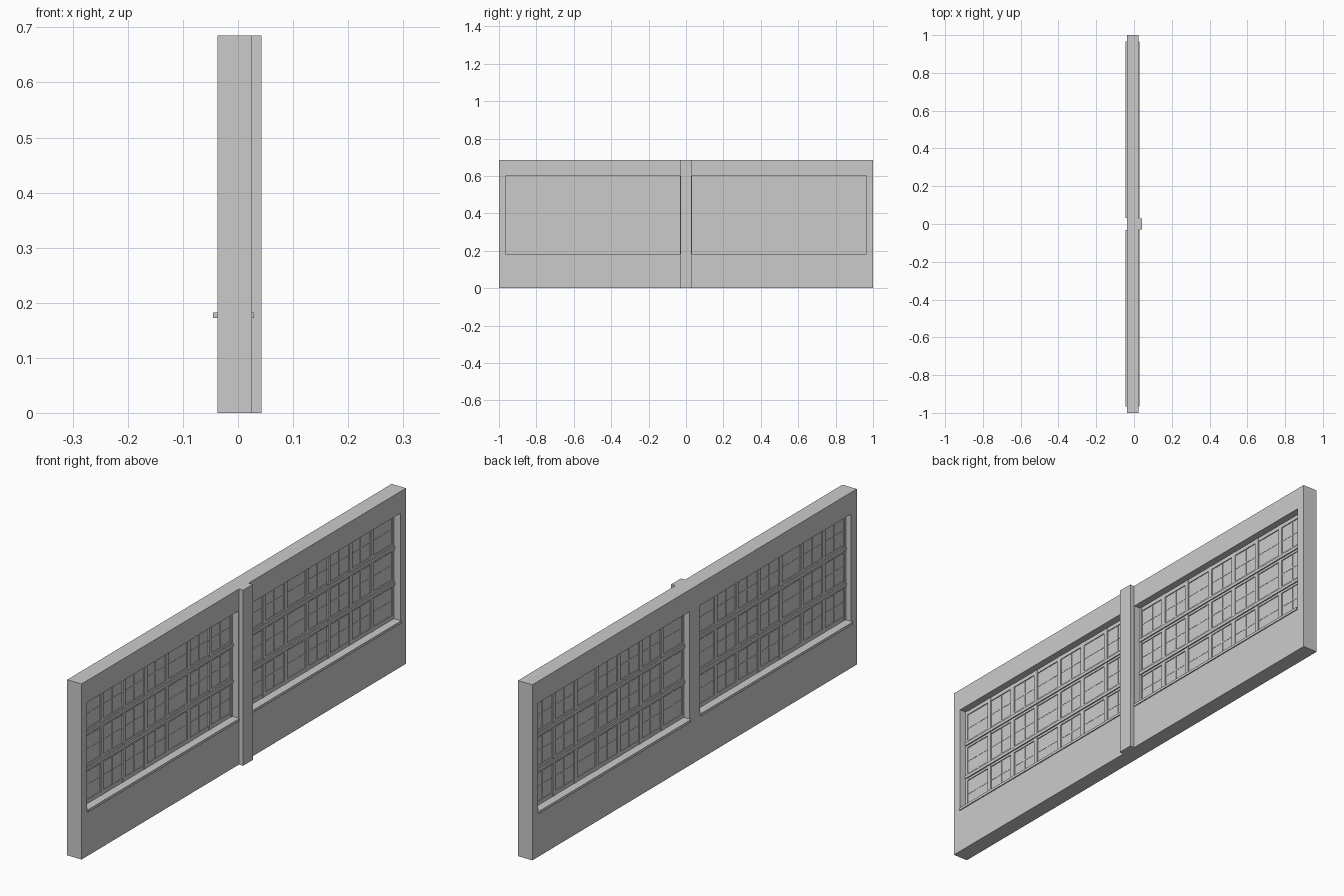
import bpy
from mathutils import Vector

if "Cube" in bpy.data.objects:
    bpy.data.objects.remove(bpy.data.objects["Cube"])

X0, X1, H = -0.037, 0.025, 0.685      # wall faces and height
Y0, Y1, Z0, Z1 = 0.032, 0.965, 0.182, 0.60   # one window opening
COLS, ROWS = 7, 3
XC = -0.008                            # centre plane of glazing


def box(name, x, y, z):
    bpy.ops.mesh.primitive_cube_add(size=1)
    o = bpy.context.object
    o.name = name
    lo, hi = Vector((x[0], y[0], z[0])), Vector((x[1], y[1], z[1]))
    for v in o.data.vertices:
        v.co = [(lo[i] + hi[i]) / 2 + v.co[i] * (hi[i] - lo[i]) for i in range(3)]
    return o


def span(c, w):
    return (c - w / 2, c + w / 2)


# Wall with two cut openings
wall = box("wall", (X0, X1), (-1, 1), (0, H))
for s in (-1, 1):
    y = sorted((s * Y0, s * Y1))
    cut = box("opening_cutter", (-0.2, 0.2), y, (Z0 - 0.01, Z1))
    cut.hide_render = True
    cut.hide_set(True)
    m = wall.modifiers.new("opening", 'BOOLEAN')
    m.operation, m.solver, m.object = 'DIFFERENCE', 'EXACT', cut

# Centre pilaster
box("pilaster", (X1, 0.043), (-0.03, 0.03), (0, H))

dy, dz = (Y1 - Y0) / COLS, (Z1 - Z0) / ROWS
for s in (-1, 1):
    ya, yb = sorted((s * Y0, s * Y1))
    # Sill, projecting on both faces
    box("sill", (-0.045, 0.029), (ya, yb), (Z0 - 0.01, Z0))
    # Glass sheet
    box("glass", span(XC, 0.003), (ya, yb), (Z0, Z1))
    # Upright mullions, with half-width jambs at the ends
    for i in range(COLS + 1):
        c = ya + i * dy
        box("mullion", span(XC, 0.012), (max(ya, c - 0.009), min(yb, c + 0.009)), (Z0, Z1))
    # Rails above and below each row of panes
    for j in range(ROWS + 1):
        c = Z0 + j * dz
        box("rail", span(XC, 0.010), (ya, yb), (max(Z0, c - 0.015), min(Z1, c + 0.015)))
        if 0 < j < ROWS:
            box("rail_bar", span(XC, 0.020), (ya, yb), span(c, 0.012))
    # Thin glazing bars crossing the panes
    for i in range(COLS):
        box("glazing_upright", span(XC, 0.006), span(ya + (i + 0.5) * dy, 0.005), (Z0, Z1))
    for j in range(ROWS):
        box("glazing_crossbar", span(XC, 0.005), (ya, yb), span(Z0 + (j + 0.5) * dz, 0.005))
